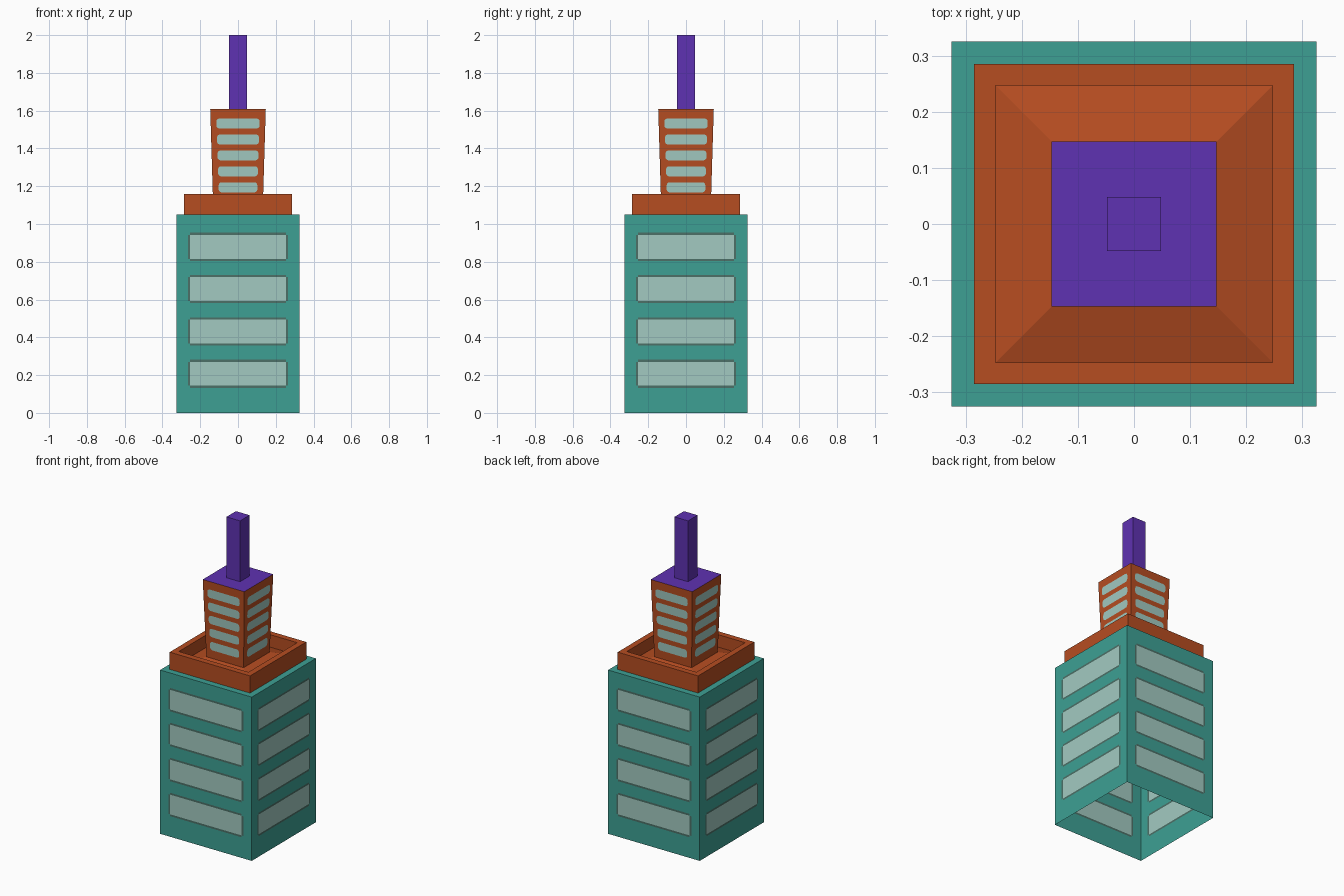
import bpy, bmesh, math
from mathutils import Matrix, Vector

if "Cube" in bpy.data.objects:
    bpy.data.objects.remove(bpy.data.objects["Cube"])


def material(name, r, g, b):
    def lin(c):
        c /= 255
        return c / 12.92 if c <= 0.04045 else ((c + 0.055) / 1.055) ** 2.4
    m = bpy.data.materials.new(name)
    m.diffuse_color = (lin(r), lin(g), lin(b), 1)
    m.use_nodes = True
    m.node_tree.nodes["Principled BSDF"].inputs["Base Color"].default_value = m.diffuse_color
    return m


teal = material("teal", 61, 160, 148)
orange = material("orange", 182, 77, 33)
purple = material("purple", 95, 50, 178)
glass = material("pale_glass", 162, 202, 193)
frame = material("dark_frame", 76, 112, 103)


def finish(bm, name, mats):
    bmesh.ops.remove_doubles(bm, verts=bm.verts[:], dist=1e-5)
    me = bpy.data.meshes.new(name)
    bm.to_mesh(me)
    bm.free()
    for m in mats:
        me.materials.append(m)
    ob = bpy.data.objects.new(name, me)
    bpy.context.collection.objects.link(ob)
    return ob


def loft(bm, rings, cap=False):
    """Stack of square rings given as (half width, height)."""
    loops = [[bm.verts.new((sx * h, sy * h, z))
              for sx, sy in ((-1, -1), (1, -1), (1, 1), (-1, 1))] for h, z in rings]
    for a, b in zip(loops, loops[1:]):
        for i in range(4):
            j = (i + 1) % 4
            bm.faces.new((a[i], a[j], b[j], b[i]))
    if cap:
        bm.faces.new(loops[-1])


def four_sides():
    return [Matrix.Rotation(k * math.pi / 2, 3, 'Z') for k in range(4)]


# Base block: open-bottomed shell whose walls are cut into framed windows
H, TOP, T = 0.325, 1.05, 0.012
xs = [-H, -0.266, -0.266 + T, 0.266 - T, 0.266, H]
zs = [0]
for c in (0.207, 0.431, 0.656, 0.879):
    zs += [c - 0.075, c - 0.075 + T, c + 0.075 - T, c + 0.075]
zs.append(TOP)
bm = bmesh.new()
for rot in four_sides():
    for i in range(5):
        for j in range(len(zs) - 1):
            pts = ((xs[i], zs[j]), (xs[i + 1], zs[j]),
                   (xs[i + 1], zs[j + 1]), (xs[i], zs[j + 1]))
            f = bm.faces.new([bm.verts.new(rot @ Vector((x, -H, z))) for x, z in pts])
            row = j % 4     # 0 wall, 1 lower frame, 2 glass, 3 upper frame
            if i == 2 and row == 2:
                f.material_index = 1
            elif (i == 2 and row in (1, 3)) or (i in (1, 3) and row == 2):
                f.material_index = 2
loft(bm, [(H, TOP), (0.285, TOP)])
finish(bm, "base_block", [teal, glass, frame])

# Parapet with a sunken, gently sloped roof
bm = bmesh.new()
loft(bm, [(0.285, TOP), (0.285, 1.16), (0.247, 1.16), (0.247, 1.08), (0.132, 1.113)])
finish(bm, "parapet", [orange])

# Upper tower, flaring slightly upwards
Z0, Z1, H0, H1 = 1.113, 1.61, 0.132, 0.147
bm = bmesh.new()
loft(bm, [(H0, Z0), (H1, Z1)])
finish(bm, "upper_tower", [orange])

# Purple roof and mast
bm = bmesh.new()
loft(bm, [(H1, Z1), (0.048, Z1), (0.048, 2.0)], cap=True)
finish(bm, "roof_and_mast", [purple])

# Rounded tower windows, flush with the flared walls
bm = bmesh.new()
R, HH = 0.018, 0.027
for rot in four_sides():
    for n in range(5):
        zc = 1.194 + n * 0.0845
        hw = 0.103 + n * 0.003
        pts = []
        for q, (sx, sz) in enumerate(((1, 1), (-1, 1), (-1, -1), (1, -1))):
            for s in range(4):
                a = (q + s / 3) * math.pi / 2
                x = sx * (hw - R) + R * math.cos(a)
                z = zc + sz * (HH - R) + R * math.sin(a)
                y = H0 + (H1 - H0) * (z - Z0) / (Z1 - Z0) + 0.002
                pts.append(bm.verts.new(rot @ Vector((x, -y, z))))
        bm.faces.new(pts)
finish(bm, "tower_windows", [glass])
